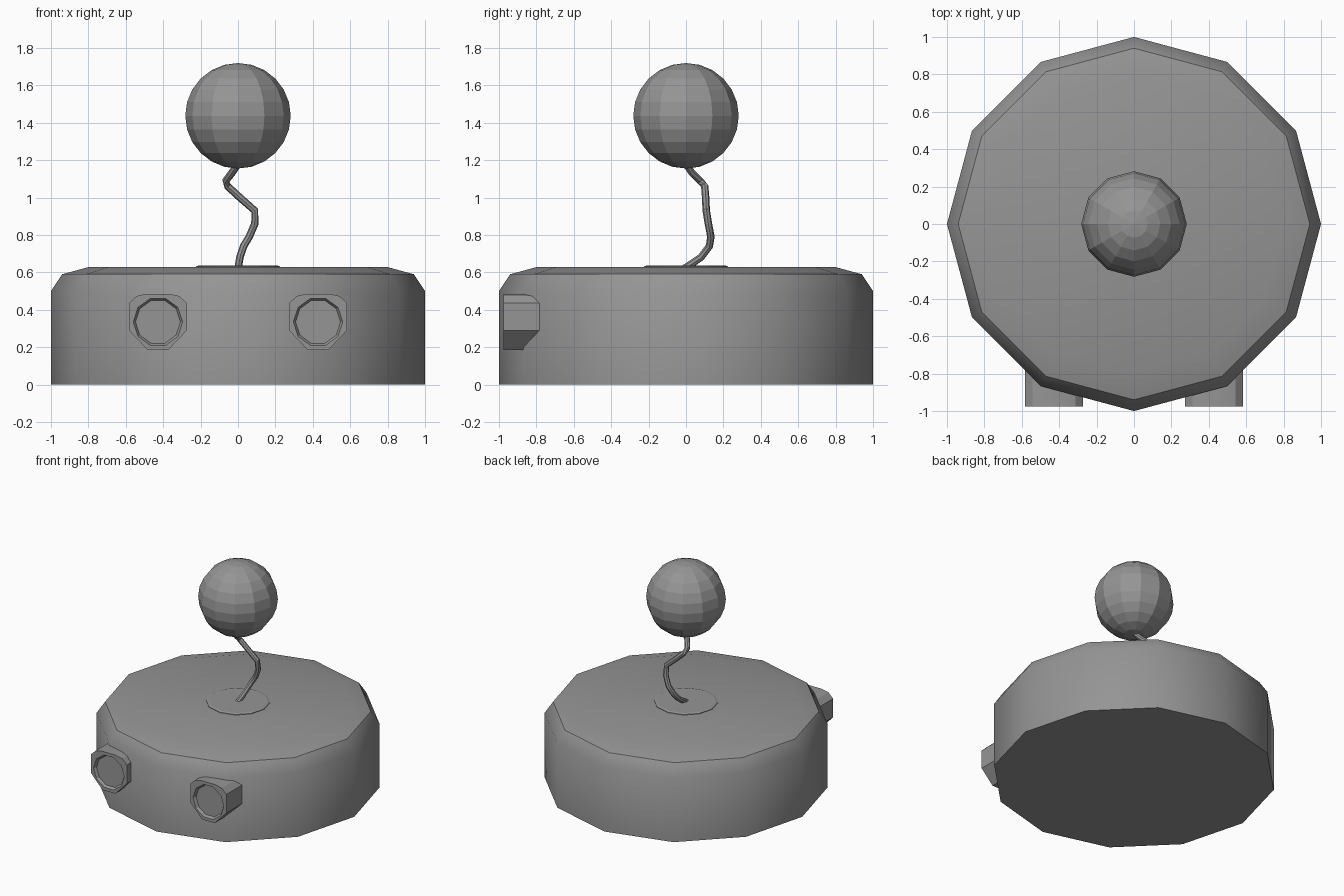
import bpy, bmesh
from math import sin, cos, pi, radians
from mathutils import Vector

if "Cube" in bpy.data.objects:
    bpy.data.objects.remove(bpy.data.objects["Cube"])

grey = bpy.data.materials.new("plain grey")
grey.use_nodes = True
colour = (0.3, 0.3, 0.3, 1)
grey.diffuse_color = colour
grey.node_tree.nodes["Principled BSDF"].inputs["Base Color"].default_value = colour


def finish(name, bm, smooth=None):
    """Turn a bmesh into a grey object, optionally smooth below an angle."""
    bmesh.ops.recalc_face_normals(bm, faces=bm.faces)
    mesh = bpy.data.meshes.new(name)
    bm.to_mesh(mesh)
    bm.free()
    mesh.materials.append(grey)
    obj = bpy.data.objects.new(name, mesh)
    bpy.context.collection.objects.link(obj)
    if smooth:
        bpy.ops.object.select_all(action="DESELECT")
        obj.select_set(True)
        bpy.context.view_layer.objects.active = obj
        bpy.ops.object.shade_smooth_by_angle(angle=radians(smooth))
    return obj


def loft(name, loops, smooth=None):
    """Bridge loops of points in order and cap both ends."""
    bm = bmesh.new()
    rings = [[bm.verts.new(p) for p in loop] for loop in loops]
    n = len(rings[0])
    for a, b in zip(rings, rings[1:]):
        for i in range(n):
            j = (i + 1) % n
            bm.faces.new((a[i], a[j], b[j], b[i]))
    bm.faces.new(rings[0])
    bm.faces.new(rings[-1])
    return finish(name, bm, smooth)


def ring(radius, z, n=12):
    return [(radius * cos(2 * pi * i / n), radius * sin(2 * pi * i / n), z)
            for i in range(n)]


# Twelve-sided drum body with a chamfered rim and slightly domed top
loft("body", [ring(1, 0), ring(1, 0.5), ring(0.94, 0.59), ring(0.8, 0.628)], 37)

# Thin base plate of the antenna
loft("antenna_plate", [ring(0.225, 0.62), ring(0.225, 0.632), ring(0.21, 0.637)])

# Ball on top of the antenna
bm = bmesh.new()
bmesh.ops.create_uvsphere(bm, u_segments=12, v_segments=12, radius=0.282)
bmesh.ops.translate(bm, verts=bm.verts, vec=(0, 0, 1.437))
finish("antenna_ball", bm)

# Curly antenna wire swept along a bent path
path = [Vector(p) for p in (
    (0, -0.01, 0.62), (0.01, 0.08, 0.68), (0.03, 0.125, 0.74), (0.06, 0.133, 0.79),
    (0.09, 0.12, 0.86), (0.09, 0.108, 0.93), (0.01, 0.105, 1.0),
    (-0.055, 0.1, 1.06), (-0.065, 0.075, 1.09), (-0.03, 0.03, 1.135), (0, 0, 1.18))]
loops = []
for i, p in enumerate(path):
    along = (path[min(i + 1, len(path) - 1)] - path[max(i - 1, 0)]).normalized()
    side = along.cross(Vector((0, 1, 0))).normalized()
    up = side.cross(along)
    loops.append([p + 0.02 * (side * cos(k * pi / 4) + up * sin(k * pi / 4))
                  for k in range(8)])
loft("antenna_wire", loops, 40)

# Eye tubes with a recessed round lens
half = [(0.055, -0.15), (0.155, -0.045), (0.155, 0.1), (0.115, 0.138), (0.06, 0.15)]
outline = half + [(-x, z) for x, z in reversed(half)]
EYE_Z, FRONT = 0.335, -0.975
for name, cx in (("left_eye", 0.428), ("right_eye", -0.428)):
    def section(points, y):
        return [(cx + x, y, EYE_Z + z) for x, z in points]

    def circle(r):
        # start near the first outline point so the loops line up
        return [(r * sin(pi * (2 * k + 1) / 10), -r * cos(pi * (2 * k + 1) / 10))
                for k in range(10)]
    loft(name, [section(outline, -0.75), section(outline, FRONT),
                section(circle(0.132), FRONT), section(circle(0.12), FRONT + 0.02)], 30)
